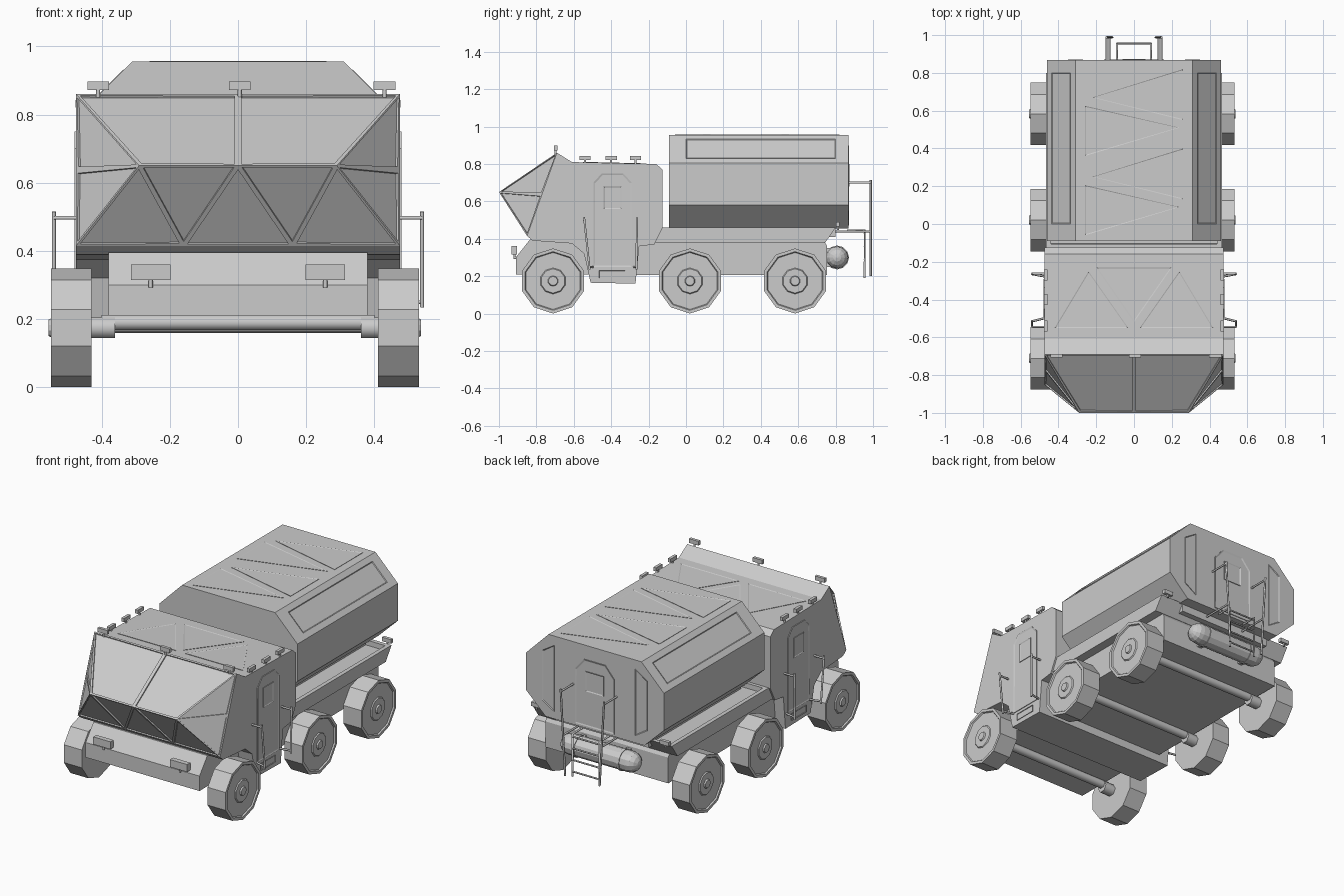
import bpy, bmesh, math
from mathutils import Vector as V

if "Cube" in bpy.data.objects:
    bpy.data.objects.remove(bpy.data.objects["Cube"])


def finish(name, bm):
    bmesh.ops.recalc_face_normals(bm, faces=bm.faces)
    me = bpy.data.meshes.new(name)
    bm.to_mesh(me)
    bm.free()
    ob = bpy.data.objects.new(name, me)
    bpy.context.collection.objects.link(ob)
    return ob


def prism(bm, a, b):
    """Join two matching outlines into a solid and return the second cap."""
    va, vb = [bm.verts.new(p) for p in a], [bm.verts.new(p) for p in b]
    bm.faces.new(va)
    cap = bm.faces.new(vb)
    for i in range(len(a)):
        j = (i + 1) % len(a)
        bm.faces.new((va[i], va[j], vb[j], vb[i]))
    return cap


def extrude_x(name, prof, x0, x1):
    bm = bmesh.new()
    prism(bm, [(x0, y, z) for y, z in prof], [(x1, y, z) for y, z in prof])
    return finish(name, bm)


def box(name, c, s):
    x, y, z = c
    a, b, d = (k / 2 for k in s)
    return extrude_x(name, [(y - b, z - d), (y + b, z - d), (y + b, z + d), (y - b, z + d)], x - a, x + a)


def panel(name, pts, out, h=0.004, rim=0.01, dip=0.003):
    """Thin framed plate lying on a surface."""
    pts = [V(p) for p in pts]
    n = (pts[1] - pts[0]).cross(pts[2] - pts[0]).normalized()
    if n.dot(V(out)) < 0:
        n = -n
    bm = bmesh.new()
    cap = prism(bm, [p - n * 0.004 for p in pts], [p + n * h for p in pts])
    bmesh.ops.recalc_face_normals(bm, faces=bm.faces)
    bmesh.ops.inset_individual(bm, faces=[cap], thickness=rim, depth=-dip)
    return finish(name, bm)


def pipe(name, pts, r=0.006):
    cu = bpy.data.curves.new(name, 'CURVE')
    cu.dimensions = '3D'
    cu.bevel_depth, cu.bevel_resolution, cu.use_fill_caps = r, 1, True
    sp = cu.splines.new('POLY')
    sp.points.add(len(pts) - 1)
    for q, p in zip(sp.points, pts):
        q.co = (*p, 1)
    ob = bpy.data.objects.new(name, cu)
    bpy.context.collection.objects.link(ob)
    return ob


def lathe_x(name, prof, c, n, start=0.0):
    """Turn (x, radius) rings about an x axis through c."""
    bm = bmesh.new()
    rings = [[bm.verts.new((c[0] + x, c[1] + r * math.sin(start + 2 * math.pi * i / n),
                            c[2] + r * math.cos(start + 2 * math.pi * i / n)))
              for i in range(n)] for x, r in prof]
    for a, b in zip(rings, rings[1:]):
        for i in range(n):
            bm.faces.new((a[i], a[(i + 1) % n], b[(i + 1) % n], b[i]))
    bm.faces.new(rings[0])
    bm.faces.new(rings[-1])
    return finish(name, bm)


# Cab shell with wheel arch and door skirt
W = 0.475
extrude_x("cab_body", [(-.69, .86), (-.61, .81), (-.16, .80), (-.125, .77), (-.125, .46), (-.17, .37),
                       (-.25, .36), (-.27, .16), (-.51, .165), (-.545, .32), (-.61, .375),
                       (-.82, .39), (-.85, .415)], -W, W)

# Faceted nose with recessed windows
bm = bmesh.new()
T = [bm.verts.new((x, -.69, .86)) for x in (-W, 0, W)]
R = [bm.verts.new((x, -1, .65)) for x in (-.29, 0, .29)]
B = [bm.verts.new((x, -.85, .415)) for x in (-W, -.16, .16, W)]
S = [bm.verts.new((x, -.7705, .636)) for x in (-W, W)]
loops = [(T[0], T[1], R[1], R[0]), (T[1], T[2], R[2], R[1]),
         (B[0], B[1], R[0]), (R[0], B[1], R[1]), (B[1], B[2], R[1]), (R[1], B[2], R[2]), (B[2], B[3], R[2]),
         (T[0], R[0], S[0]), (S[0], R[0], B[0]), (T[2], S[1], R[2]), (S[1], B[3], R[2])]
windows = [bm.faces.new(f) for f in loops]
bm.faces.new((T[0], T[1], T[2], S[1], B[3], B[2], B[1], B[0], S[0]))
bmesh.ops.recalc_face_normals(bm, faces=bm.faces)
bmesh.ops.inset_individual(bm, faces=windows, thickness=.014, depth=0)
bmesh.ops.inset_individual(bm, faces=windows, thickness=.001, depth=-.007)
finish("faceted_nose", bm)

# Chassis and deck
extrude_x("front_chassis", [(-.91, .21), (-.91, .30), (-.835, .395), (-.4, .395), (-.4, .21)], -.38, .38)
extrude_x("rear_chassis", [(-.3, .205), (.755, .205), (.755, .36), (.74, .385), (-.3, .385)], -.41, .41)
bm = bmesh.new()
deck = [(-.17, .38), (-.13, .46), (.80, .46), (.745, .38)]
prism(bm, [(-.465, y, z) for y, z in deck], [(.465, y, z) for y, z in deck])
bmesh.ops.recalc_face_normals(bm, faces=bm.faces)
top = [f for f in bm.faces if f.normal.z > .99]
bmesh.ops.inset_individual(bm, faces=top, thickness=.035, depth=0)
bmesh.ops.inset_individual(bm, faces=top, thickness=.001, depth=-.03)
finish("deck_tray", bm)
box("module_mount", (0, .36, .44), (.62, .88, .06))

# Octagonal rear module
sec = [(.31, .955), (.46, .805), (.46, .58), (.33, .455)]
sec += [(-x, z) for x, z in reversed(sec)]
bm = bmesh.new()
prism(bm, [(x, -.09, z) for x, z in sec], [(x, .868, z) for x, z in sec])
finish("rear_module", bm)
for s in (-1, 1):
    panel("module_side_panel", [(s * x, y, z) for x, y, z in
          ((.335, 0, .93), (.435, 0, .83), (.435, .80, .83), (.335, .80, .93))], (s, 0, 1), .003, .006)
    panel("module_rear_strip", [(s * x, .868, z) for x, z in
          ((.27, .50), (.35, .55), (.35, .85), (.27, .90))], (0, 1, 0), .003, .006)
octo = [(-.13, .47), (.13, .47), (.13, .80), (.07, .87), (-.07, .87), (-.13, .80)]
panel("module_rear_door", [(x, .868, z) for x, z in octo], (0, 1, 0))
panel("rear_door_window", [(x, .868, z) for x, z in ((-.06, .68), (.06, .68), (.06, .80), (-.06, .80))],
      (0, 1, 0), .005, .008)

# Triangular roof plates
for i in range(4):
    y, s = -.06 + .21 * i, (-1) ** i
    panel("module_roof_plate", [(-.26 * s, y, .955), (-.26 * s, y + .38 * .7, .955), (.24 * s, y + .15, .955)][:3]
          if i < 4 else [], (0, 0, 1), .002, .008, .002) if i in (0, 2) else \
        panel("module_roof_plate", [(.26, y - .02, .955), (.26, y + .25, .955), (-.22, y + .10, .955)],
              (0, 0, 1), .002, .008, .002)
for s in (-1, 1):
    panel("cab_roof_plate", [(s * .42, -.55, .809), (s * .03, -.55, .809), (s * .24, -.25, .802)],
          (0, 0, 1), .002, .01, .002)
panel("cab_roof_plate", [(-.2, -.23, .8015), (.2, -.23, .8015), (0, -.52, .808)], (0, 0, 1), .002, .01, .002)

# Wheels: ten-sided with recessed rim and hub
for y in (-.711, .021, .583):
    for s in (-1, 1):
        prof = [(-.06, .155), (-.06, .174), (.06, .174), (.06, .157), (.052, .152), (.052, .07),
                (.058, .065), (.058, .028), (.066, .024), (.066, .010)]
        lathe_x("wheel", [(s * x, r) for x, r in prof], (s * .48 - .009, y, .1745), 10)
        pipe("axle", [(s * .36, y, .1745), (s * .45, y, .1745)], .035)
    pipe("axle_beam", [(-.40, y, .19), (.40, y, .19)], .025)

# Lamps
def lamp(name, c, s, drop):
    box(name, c, s)
    x, y, z = c
    pipe(name + "_post", [(x, y, z), (x, y, z - drop)], .006)

for x in (-.41, .005, .43):
    lamp("nose_lamp", (x, -.697, .885), (.064, .018, .025), .035)
for s in (-1, 1):
    lamp("headlamp", (s * .256, -.918, .338), (.115, .03, .045), .045)
    pipe("headlamp_bracket", [(s * .256, -.92, .30), (s * .256, -.88, .30)], .006)
    for y in (-.54, -.40, -.27):
        lamp("roof_side_lamp", (s * .468, y, .832), (.018, .06, .022), .035)
    lamp("tail_lamp", (s * .43, .812, .478), (.06, .02, .024), .03)

# Side doors, steps and grab rails
for s in (-1, 1):
    x = s * W
    door = [(-.495, .25), (-.29, .25), (-.29, .70), (-.335, .75), (-.45, .75), (-.495, .70)]
    panel("side_door", [(x, y, z) for y, z in door], (s, 0, 0))
    panel("side_door_window", [(x, y, z) for y, z in ((-.44, .56), (-.345, .56), (-.345, .68), (-.44, .68))],
          (s, 0, 0), .005, .008)
    panel("door_step", [(x, y, z) for y, z in ((-.465, .19), (-.325, .19), (-.325, .23), (-.465, .23))],
          (s, 0, 0), .004, .006, .012)
    for y0, y1, z in ((-.545, -.515, .50), (-.262, -.245 - .02, .50)):
        pipe("door_grab_rail", [(s * .54, y0, z + .015), (s * .54, y1, .235)])
        pipe("rail_bracket", [(s * .54, y0, z - .003), (s * .465, y0, z - .003)])
        pipe("rail_bracket", [(s * .54, y1, .25), (s * .46, y1 + (.02 if y1 < -.4 else -.015), .25)])

# Rear ladder and handrails
for s in (-1, 1):
    pipe("rear_handrail", [(s * .145, .988, .715), (s * .115, .988, .20)])
    pipe("handrail_bracket", [(s * .145, .988, .70), (s * .145, .86, .70)])
    pipe("handrail_bracket", [(s * .13, .988, .44), (s * .13, .78, .44)])
    pipe("ladder_rail", [(s * .09, .86, .445), (s * .09, .955, .445), (s * .09, .955, .19)])
for z in (.43, .36, .29, .22):
    pipe("ladder_rung", [(-.09, .955, z), (.09, .955, z)], .005)

# Rear gas cylinder with domed ends and straps
dome = [(.2 + .06 * math.sin(a), .06 * math.cos(a)) for a in (0, .4, .8, 1.2, 1.5)]
lathe_x("gas_cylinder", [(-x, r) for x, r in reversed(dome)] + dome, (0, .808, .30), 12)
for s in (-1, 1):
    lathe_x("cylinder_strap", [(-.01, .064), (.01, .064)], (s * .15, .808, .30), 12)
    box("cylinder_bracket", (s * .15, .77, .30), (.03, .06, .10))
